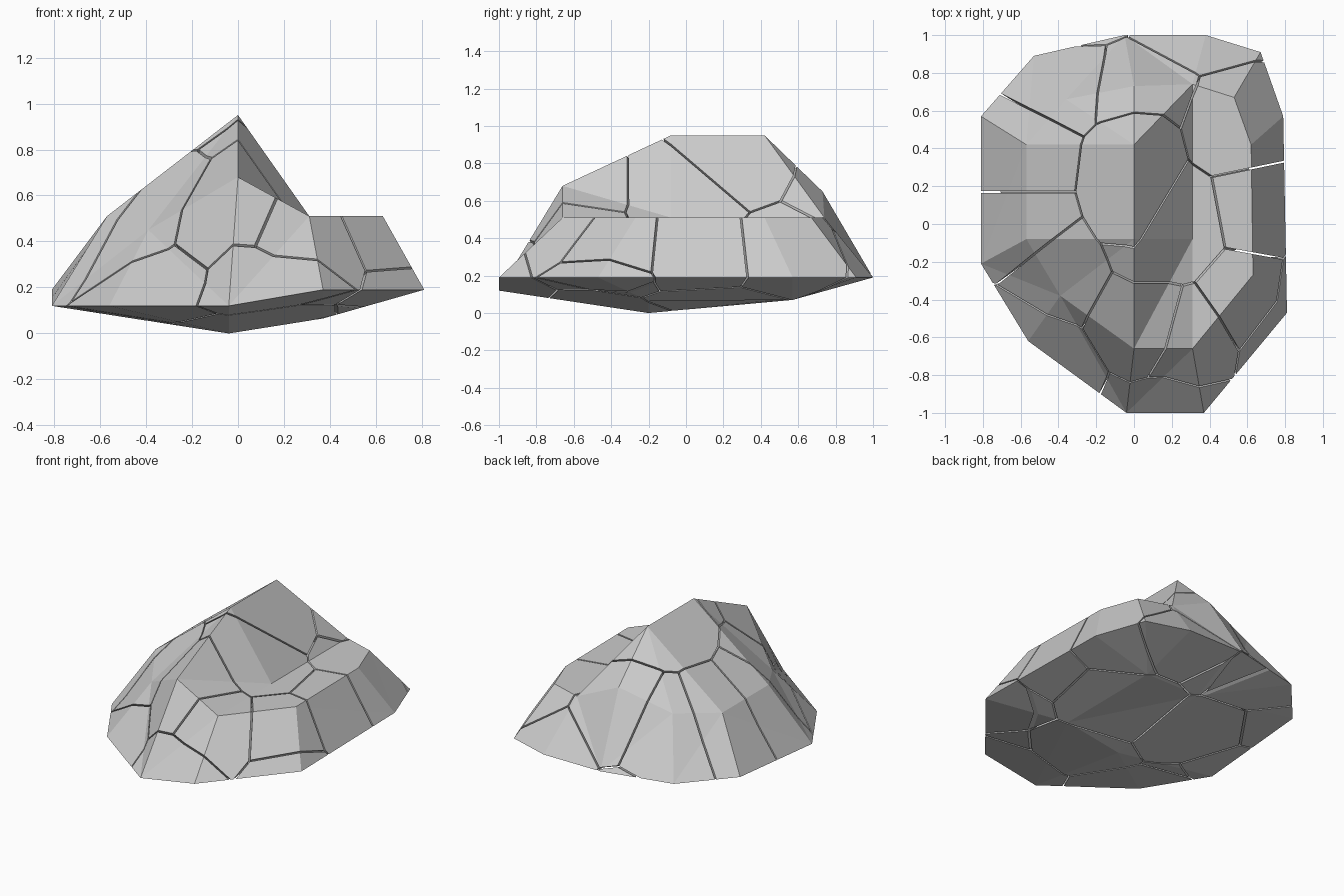
import bpy, bmesh
from mathutils import Vector

if "Cube" in bpy.data.objects:
    bpy.data.objects.remove(bpy.data.objects["Cube"])

GAP = 0.010  # crack width

# Rings of the rock: widest rim, shoulder above it, ridge + ledge foot, underside
rim = [(-.04, -1, .12), (.37, -1, .19), (.81, -.47, .19), (.79, .57, .19),
       (.67, .91, .19), (.38, 1, .19), (-.05, 1, .19), (-.53, .89, .19),
       (-.81, .57, .19), (-.81, -.21, .12), (-.56, -.62, .12)]
shoulder = [(0, -.66, .68), (.31, -.66, .51), (.63, -.27, .51), (.62, .42, .51),
            (.53, .67, .51), (.31, .74, .51), (0, .73, .65), (-.36, .66, .54),
            (-.57, .42, .51), (-.57, -.08, .51), (-.39, -.38, .45)]
crest = [(0, -.08, .95), (0, .42, .95), (.31, -.08, .51)]
under = [(-.04, -.2, 0), (.37, -.2, .065), (.37, .57, .07), (-.04, .57, .07)]

# One seed per broken piece
seeds = [(-.35, .75, .42), (-.58, .37, .45), (-.58, -.03, .45), (-.42, -.25, .46),
         (.08, .25, .85), (0, .8, .5), (.32, 1.03, .2), (.6, .54, .42),
         (.22, -.03, .62), (.7, .06, .42), (.62, -.38, .42), (.28, -.62, .45),
         (.05, -.55, .5), (.15, -1, .17), (-.45, -.68, .12), (.8, -.5, .12),
         (-.35, .2, 0), (.3, .15, 0), (-.22, 1, -.1), (.1, -.45, -.05)]


def build_rock():
    bm = bmesh.new()
    R, U, T, B = [[bm.verts.new(p) for p in ring] for ring in (rim, shoulder, crest, under)]
    n = len(R)
    faces = [(R[i], R[(i + 1) % n], U[(i + 1) % n], U[i]) for i in range(n)]
    # ledge, steep inner wall and peak
    faces += [(U[1], U[2], U[3], U[4], U[5], T[2]), (T[0], T[2], U[5], T[1]),
              (T[0], U[0], T[2]), (U[0], U[1], T[2]), (T[1], U[5], U[6]),
              (T[1], U[6], U[7]), (T[1], U[7], U[8]), (T[0], T[1], U[8], U[9]),
              (T[0], U[9], U[10]), (T[0], U[10], U[0])]
    # underside: each rim edge joins its nearest underside corner
    near = [0, 1, 1, 2, 2, 2, 3, 3, 3, 0, 0]
    for i in range(n):
        a, b = near[i], near[(i + 1) % n]
        faces.append((R[(i + 1) % n], R[i], B[a]) + ((B[b],) if a != b else ()))
    faces.append(tuple(B[::-1]))
    for f in faces:
        bm.faces.new(f)
    bmesh.ops.triangulate(bm, faces=bm.faces[:])
    bmesh.ops.recalc_face_normals(bm, faces=bm.faces[:])
    return bm


def cut_piece(rock, seed):
    # keep only what is nearer to this seed than to any other
    bm = rock.copy()
    for other in seeds:
        if other == seed:
            continue
        d = Vector(other) - Vector(seed)
        no = d.normalized()
        co = Vector(seed) + d / 2 - no * GAP / 2
        bmesh.ops.bisect_plane(bm, geom=bm.verts[:] + bm.edges[:] + bm.faces[:],
                               dist=1e-6, plane_co=co, plane_no=no, clear_outer=True)
        open_edges = [e for e in bm.edges if e.is_boundary]
        if open_edges:
            bmesh.ops.holes_fill(bm, edges=open_edges, sides=0)
    if bm.faces:
        bmesh.ops.triangulate(bm, faces=bm.faces[:])
        bmesh.ops.recalc_face_normals(bm, faces=bm.faces[:])
    return bm


# Cracked rock pieces
rock = build_rock()
for i, s in enumerate(seeds):
    piece = cut_piece(rock, s)
    if piece.faces:
        name = f"rock_piece_{i + 1:02d}"
        me = bpy.data.meshes.new(name)
        piece.to_mesh(me)
        bpy.context.collection.objects.link(bpy.data.objects.new(name, me))
    piece.free()
rock.free()
